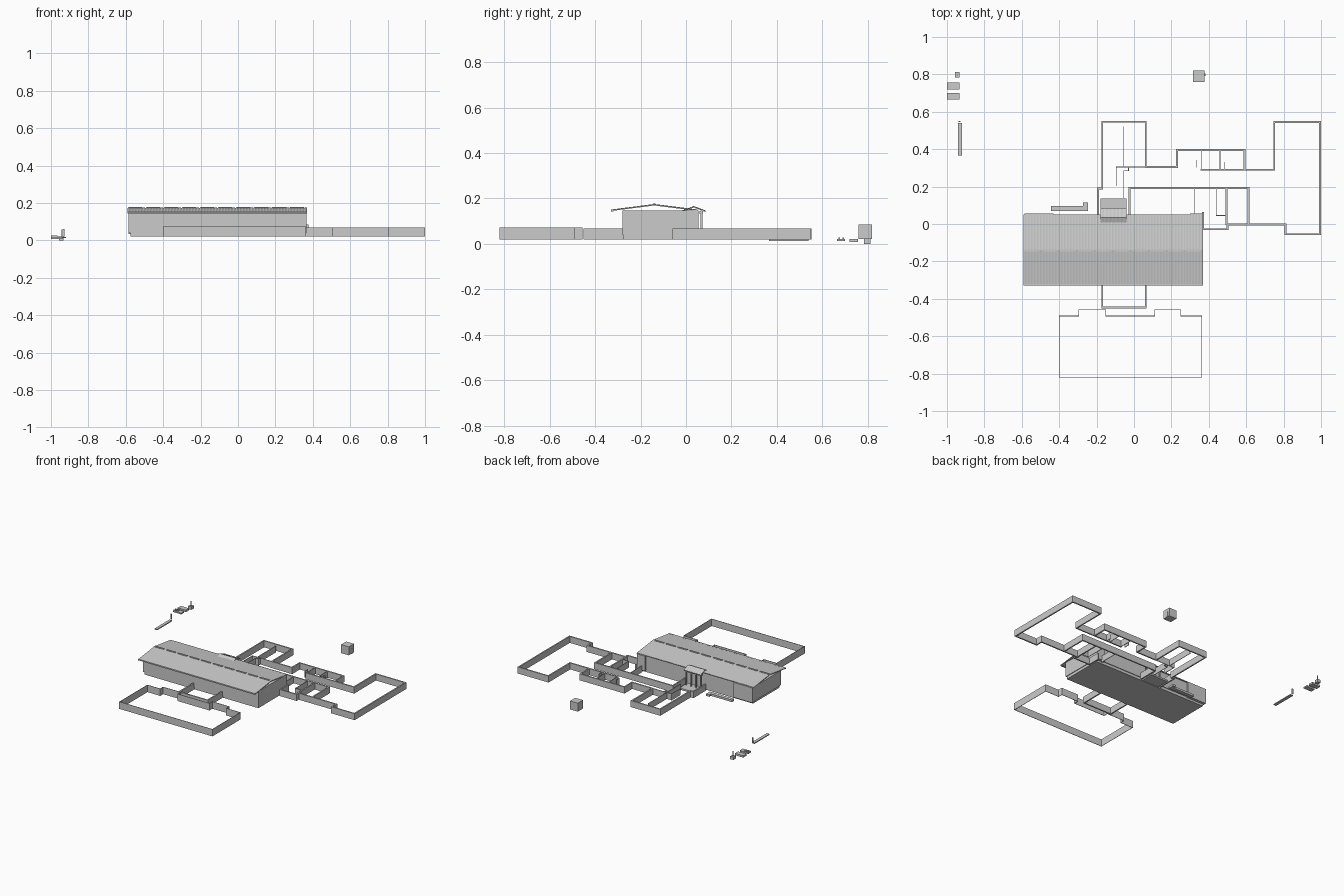
import bpy, bmesh, math
from mathutils import Vector


def make(name, bm):
    bmesh.ops.recalc_face_normals(bm, faces=bm.faces)
    me = bpy.data.meshes.new(name)
    bm.to_mesh(me)
    bm.free()
    ob = bpy.data.objects.new(name, me)
    bpy.context.collection.objects.link(ob)
    return ob


def add_box(bm, x0, x1, y0, y1, z0, z1):
    vs = bmesh.ops.create_cube(bm, size=1)['verts']
    for v in vs:
        v.co = Vector(((x0 + x1) / 2 + v.co.x * (x1 - x0),
                       (y0 + y1) / 2 + v.co.y * (y1 - y0),
                       (z0 + z1) / 2 + v.co.z * (z1 - z0)))


def boxes(name, *dims):
    bm = bmesh.new()
    for d in dims:
        add_box(bm, *d)
    return make(name, bm)


def walls(name, paths, t=0.01, z0=0.02, z1=0.068):
    # axis-aligned wall runs along each path
    bm = bmesh.new()
    h = t / 2
    for p in paths:
        for (ax, ay), (bx, by) in zip(p, p[1:]):
            add_box(bm, min(ax, bx) - h, max(ax, bx) + h,
                    min(ay, by) - h, max(ay, by) + h, z0, z1)
    return make(name, bm)


def gable_roof(name, x0, x1, y0, ym, y1, ze, zr, ribs, t=0.005, amp=0.0015):
    # ribbed sheet roof with the ridge along x
    bm = bmesh.new()
    n = ribs * 2
    rows = []
    for i in range(n + 1):
        x = x0 + (x1 - x0) * i / n
        d = amp * (i % 2)
        top = [bm.verts.new((x, y, z + d)) for y, z in ((y0, ze), (ym, zr), (y1, ze))]
        low = [bm.verts.new((x, y, z - t)) for y, z in ((y1, ze), (ym, zr), (y0, ze))]
        rows.append(top + low)
    for a, b in zip(rows, rows[1:]):
        for k in range(6):
            bm.faces.new((a[k], a[(k + 1) % 6], b[(k + 1) % 6], b[k]))
    for r in (rows[0], rows[-1]):
        bm.faces.new((r[0], r[1], r[4], r[5]))
        bm.faces.new((r[1], r[2], r[3], r[4]))
    return make(name, bm)


# main hall
boxes('hall_plinth', (-0.575, 0.36, -0.275, 0.035, 0.02, 0.045))
boxes('hall_walls', (-0.585, 0.365, -0.28, 0.04, 0.04, 0.148))
boxes('hall_end_bays', (-0.585, -0.43, 0.03, 0.055, 0.035, 0.146),
      (0.30, 0.365, 0.03, 0.055, 0.035, 0.146))
gable_roof('hall_roof', -0.59, 0.37, -0.327, -0.14, 0.05, 0.15, 0.174, 60)
boxes('front_gutter', (-0.59, 0.37, -0.33, -0.32, 0.143, 0.152))
bm = bmesh.new()
for i in range(10):
    x = -0.585 + i * 0.096
    add_box(bm, x, x + 0.075, -0.146, -0.134, 0.171, 0.178)
make('ridge_caps', bm)

# rear entrance porch
gable_roof('porch_roof', -0.18, -0.04, -0.016, 0.034, 0.085, 0.146, 0.165, 7)
boxes('porch_floor', (-0.18, -0.04, 0.04, 0.135, 0.02, 0.032))
boxes('porch_columns', *[(x - 0.004, x + 0.004, 0.064, 0.072, 0.03, 0.148)
                         for x in (-0.17, -0.13, -0.09, -0.05)])
boxes('porch_beam', (-0.178, -0.042, 0.06, 0.074, 0.132, 0.144))

# low ledge behind the hall
boxes('rear_ledge', (-0.445, -0.245, 0.07, 0.097, 0.02, 0.035),
      (-0.272, -0.245, 0.097, 0.115, 0.02, 0.035))

# rear and side wing outer walls
walls('wing_outer_walls', [[
    (-0.192, 0.05), (-0.192, 0.19), (-0.17, 0.19), (-0.17, 0.547), (0.063, 0.547),
    (0.063, 0.305), (0.23, 0.305), (0.23, 0.395), (0.59, 0.395), (0.59, 0.29),
    (0.75, 0.29), (0.75, 0.545), (0.995, 0.545), (0.995, -0.055), (0.81, -0.055),
    (0.81, -0.003), (0.50, -0.003), (0.50, -0.028), (0.368, -0.028), (0.368, 0.06)]])
walls('wing_inner_walls', [
    [(-0.025, 0.05), (-0.025, 0.192), (0.612, 0.192), (0.612, 0.0)],
    [(0.495, 0.19), (0.495, 0.0)], [(0.36, 0.29), (0.59, 0.29)]])

# thin partitions
walls('partitions', [
    [(-0.055, 0.52), (-0.055, 0.305)], [(-0.095, 0.305), (0.06, 0.305)],
    [(-0.095, 0.305), (-0.095, 0.205)],
    [(-0.03, 0.305), (-0.03, 0.285), (-0.055, 0.285), (-0.055, 0.14)],
    [(0.325, 0.19), (0.325, 0.05)], [(0.44, 0.19), (0.44, 0.045), (0.49, 0.045)],
    [(0.36, 0.39), (0.36, 0.29)], [(0.46, 0.39), (0.46, 0.29)],
    [(0.485, 0.33), (0.485, 0.29)], [(0.335, 0.34), (0.335, 0.305)]], t=0.004)

# front passage and front yard
walls('front_passage', [[(-0.17, -0.28), (-0.17, -0.447), (0.063, -0.447), (0.063, -0.28)]])
walls('yard_wall', [[
    (-0.40, -0.819), (-0.40, -0.492), (-0.295, -0.492), (-0.295, -0.458),
    (-0.15, -0.458), (-0.15, -0.492), (0.11, -0.492), (0.11, -0.458),
    (0.25, -0.458), (0.25, -0.492), (0.363, -0.492), (0.363, -0.819),
    (-0.40, -0.819)]], t=0.003, z1=0.073)

# detached cube hut
boxes('hut', (0.315, 0.378, 0.76, 0.82, 0.022, 0.085))
boxes('hut_door', (0.376, 0.381, 0.79, 0.805, 0.022, 0.06))

# loose pieces at the far left
boxes('long_bench', (-0.942, -0.92, 0.365, 0.54, 0.012, 0.019))
boxes('bench_post', (-0.937, -0.927, 0.546, 0.552, 0.02, 0.06))
boxes('low_blocks', (-1.0, -0.932, 0.72, 0.757, 0.008, 0.022),
      (-1.0, -0.932, 0.665, 0.70, 0.012, 0.022),
      (-0.958, -0.932, 0.783, 0.812, 0.0, 0.022))
boxes('block_post', (-0.947, -0.943, 0.795, 0.8, 0.02, 0.058))
boxes('block_rails', (-1.0, -0.965, 0.672, 0.677, 0.02, 0.027),
      (-1.0, -0.965, 0.69, 0.695, 0.02, 0.027))
